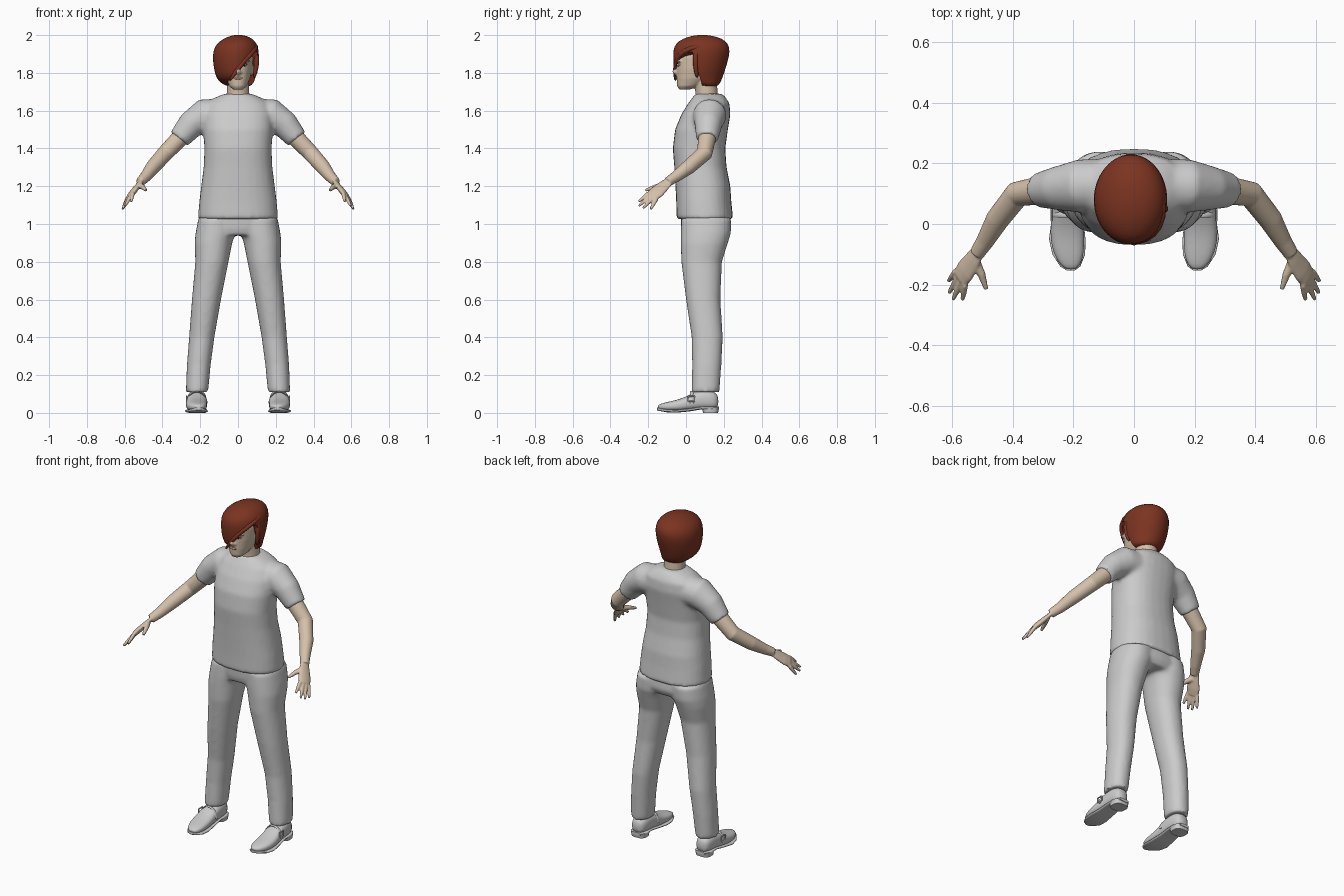
import bpy, bmesh, math
from mathutils import Vector, Matrix

old = bpy.data.objects.get("Cube")
if old:
    bpy.data.objects.remove(old)


def material(name, rgb):
    m = bpy.data.materials.new(name)
    m.use_nodes = True
    m.diffuse_color = (*rgb, 1)
    bsdf = m.node_tree.nodes["Principled BSDF"]
    bsdf.inputs["Base Color"].default_value = (*rgb, 1)
    bsdf.inputs["Roughness"].default_value = 0.8
    return m


SKIN = material("light skin", (0.66, 0.53, 0.40))
HAIR = material("auburn hair", (0.20, 0.034, 0.015))
CLOTH = material("pale grey cloth", (0.60, 0.60, 0.60))
DARK = material("dark brown", (0.03, 0.015, 0.01))
WHITE = material("eye white", (0.75, 0.72, 0.68))
LIP = material("lip", (0.50, 0.30, 0.23))


def loft(bm, sections, n=28, power=1.0):
    """Skin closed rings; each section is (centre, half-axis u, half-axis v)."""
    rings = []
    for c, u, v in sections:
        ring = []
        for i in range(n):
            a = 2 * math.pi * i / n
            ca, sa = math.cos(a), math.sin(a)
            p = (Vector(c) + Vector(u) * math.copysign(abs(ca) ** power, ca)
                 + Vector(v) * math.copysign(abs(sa) ** power, sa))
            ring.append(bm.verts.new(p))
        rings.append(ring)
    for a, b in zip(rings, rings[1:]):
        for i in range(n):
            j = (i + 1) % n
            bm.faces.new((a[i], a[j], b[j], b[i]))
    bm.faces.new(rings[0][::-1])
    bm.faces.new(rings[-1])


def stack(bm, rows, power=1.0):
    """Level rings given as (z, centre x, half width, front y, back y)."""
    loft(bm, [((x, (f + b) / 2, z), (w, 0, 0), (0, (b - f) / 2, 0))
              for z, x, w, f, b in rows], power=power)


def tube(bm, points, ref=(0, 1, 0), flat=1.0, n=16):
    """Limb along points (x, y, z, radius); flat scales the axis across ref."""
    ps = [Vector(p[:3]) for p in points]
    out = []
    for i, p in enumerate(ps):
        t = (ps[min(i + 1, len(ps) - 1)] - ps[max(i - 1, 0)]).normalized()
        v = Vector(ref)
        v = (v - t * v.dot(t)).normalized()
        r = points[i][3]
        out.append((p, v.cross(t) * r * flat, v * r))
    loft(bm, out, n)


def ball(bm, at, size):
    m = Matrix.Translation(at) @ Matrix.Diagonal((*size, 1))
    bmesh.ops.create_uvsphere(bm, u_segments=20, v_segments=12, radius=1, matrix=m)


def add(name, bm, mat, voxel=0, smooth=0, mirror=False, subsurf=0, cutter=None):
    bmesh.ops.recalc_face_normals(bm, faces=bm.faces)
    me = bpy.data.meshes.new(name)
    bm.to_mesh(me)
    bm.free()
    me.shade_smooth()
    ob = bpy.data.objects.new(name, me)
    bpy.context.collection.objects.link(ob)
    if subsurf:
        ob.modifiers.new("Round", "SUBSURF").levels = subsurf
    if cutter:
        cut = ob.modifiers.new("Cut", "BOOLEAN")
        cut.object, cut.operation, cut.solver = cutter, "DIFFERENCE", "EXACT"
    if voxel:
        rm = ob.modifiers.new("Blend", "REMESH")
        rm.mode, rm.voxel_size, rm.use_smooth_shade = "VOXEL", voxel, True
    if smooth:
        sm = ob.modifiers.new("Relax", "SMOOTH")
        sm.factor, sm.iterations = 0.5, smooth
    if mirror:
        ob.modifiers.new("Pair", "MIRROR")
    # Freeze the modifiers, then mark the sharp edges
    dg = bpy.context.evaluated_depsgraph_get()
    final = bpy.data.meshes.new_from_object(ob.evaluated_get(dg))
    ob.modifiers.clear()
    ob.data = final
    final.name = name
    final.materials.clear()
    final.materials.append(mat)
    final.shade_smooth()
    final.set_sharp_from_angle(angle=math.radians(45))
    return ob


# Shirt: body and two short sleeves blended together
bm = bmesh.new()
stack(bm, [(1.025, 0, .213, -.05, .25), (1.12, 0, .205, -.052, .24), (1.2, 0, .195, -.056, .235),
           (1.3, 0, .182, -.062, .215), (1.4, 0, .178, -.07, .208), (1.5, 0, .185, -.058, .222),
           (1.58, 0, .185, -.025, .235), (1.64, 0, .165, .012, .23), (1.67, 0, .12, .035, .21),
           (1.69, 0, .07, .05, .19)], power=.85)
for s in (1, -1):
    tube(bm, [(s * .08, .13, 1.58, .085), (s * .18, .125, 1.575, .088),
              (s * .25, .118, 1.525, .073), (s * .312, .112, 1.45, .058)], n=24)
add("shirt", bm, CLOTH, voxel=.011, smooth=6)

# Trousers: hips and two legs blended together
bm = bmesh.new()
stack(bm, [(.94, 0, .2, -.015, .22), (.98, 0, .207, -.025, .24), (1.08, 0, .2, -.03, .23)], power=.9)
for s in (1, -1):
    stack(bm, [(z, s * x, w, f, b) for z, x, w, f, b in (
        (1.03, .11, .1, -.025, .24), (.95, .12, .105, -.028, .238), (.9, .13, .1, -.028, .222),
        (.8, .138, .088, -.025, .19), (.6, .167, .077, .0, .182), (.4, .192, .067, .03, .195),
        (.25, .208, .063, .033, .187), (.11, .217, .059, .03, .177))], power=.92)
add("trousers", bm, CLOTH, voxel=.011, smooth=6)

# Arms with hands and five separate fingers
bm = bmesh.new()
tube(bm, [(.25, .115, 1.52, .045), (.31, .111, 1.452, .047), (.385, .098, 1.375, .043),
          (.45, .015, 1.302, .039), (.49, -.055, 1.25, .03), (.518, -.098, 1.222, .025)], n=20)
side = Vector((-.5, -.72, .5)).normalized()
palm = Vector((.572, -.178, 1.148))
tube(bm, [(.51, -.086, 1.23, .025), (.53, -.117, 1.203, .034),
          (.555, -.153, 1.17, .041), (*palm, .037)], ref=side, flat=.4)
tips = ((.565, -.25, 1.118), (.597, -.25, 1.095), (.61, -.228, 1.083), (.611, -.188, 1.077))
for k, tip in enumerate(tips):
    base = palm + side * (.03 - .02 * k)
    mid = base.lerp(Vector(tip), .5)
    tube(bm, [(*base, .0115), (*mid, .0105), (*tip, .007)], n=10)
tube(bm, [(.525, -.12, 1.205, .018), (.503, -.165, 1.195, .014), (.487, -.215, 1.178, .008)], n=10)
add("arms", bm, SKIN, voxel=.0045, smooth=5, mirror=True)

# Shoes: upper, sole, heel and strap with a buckle
bm = bmesh.new()
loft(bm, [((x, y, (lo + hi) / 2), (w, 0, 0), (0, 0, (hi - lo) / 2)) for y, x, w, lo, hi in (
    (.172, .217, .025, .03, .09), (.15, .217, .045, .018, .115), (.09, .217, .05, .018, .125),
    (.04, .218, .052, .015, .11), (0, .22, .055, .01, .085), (-.05, .22, .056, .008, .068),
    (-.1, .215, .05, .01, .058), (-.135, .21, .033, .015, .048), (-.15, .208, .014, .024, .04))],
    power=.8)
add("shoes", bm, CLOTH, subsurf=1, mirror=True)

bm = bmesh.new()
loft(bm, [((x, y, z), (w, 0, 0), (0, 0, .008)) for y, x, w, z in (
    (.175, .217, .03, .026), (.14, .217, .05, .026), (.08, .217, .048, .026), (.02, .219, .052, .016),
    (-.05, .22, .06, .009), (-.1, .215, .054, .011), (-.14, .21, .033, .018), (-.154, .208, .012, .022))],
    power=.6)
stack(bm, [(0, .217, .045, .09, .17), (.028, .217, .049, .085, .175)], power=.7)
add("shoe_soles", bm, CLOTH, mirror=True)

bm = bmesh.new()
tube(bm, [(.165 + .053 * (1 - math.cos(a)), .03, .05 + .062 * math.sin(a), .009)
          for a in [math.pi * i / 12 for i in range(13)]], flat=.4, n=8)
corners = [(.272, .03 + y, .075 + z, .004) for y, z in
           ((-.017, -.014), (.017, -.014), (.017, .014), (-.017, .014), (-.017, -.014))]
for a, b in zip(corners, corners[1:]):
    tube(bm, [a, b], ref=(1, 0, 0), n=6)
add("shoe_straps", bm, CLOTH, mirror=True)

# Head and neck with nose, chin and brow blended in
bm = bmesh.new()
stack(bm, [(1.64, 0, .066, .045, .18), (1.69, 0, .06, .05, .168), (1.8, 0, .058, .04, .16)])
stack(bm, [(1.712, 0, .026, -.036, .02), (1.73, 0, .046, -.047, .07), (1.77, 0, .064, -.05, .14),
           (1.82, 0, .076, -.052, .185), (1.88, 0, .081, -.052, .2), (1.93, 0, .075, -.04, .19),
           (1.97, 0, .045, .01, .14)], power=.92)
tube(bm, [(0, -.045, 1.86, .008), (0, -.054, 1.83, .01), (0, -.06, 1.805, .013), (0, -.048, 1.792, .01)],
     ref=(1, 0, 0), n=12)
for s in (1, -1):
    ball(bm, (s * .012, -.05, 1.801), (.01, .01, .008))
    ball(bm, (s * .035, -.036, 1.862), (.028, .016, .008))
    ball(bm, (s * .078, .075, 1.825), (.012, .022, .035))
add("head", bm, SKIN, voxel=.005, smooth=4)

# Face details
for name, mat, x, y, z, size in (
        ("eyes", WHITE, .034, -.038, 1.842, (.015, .011, .0075)),
        ("irises", DARK, .034, -.046, 1.842, (.007, .0045, .007)),
        ("lips", LIP, .008, -.05, 1.772, (.016, .005, .006))):
    bm = bmesh.new()
    ball(bm, (x, y, z), size)
    add(name, bm, mat, mirror=True)
bm = bmesh.new()
tube(bm, [(.014, -.05, 1.862, .003), (.035, -.048, 1.869, .004), (.056, -.034, 1.864, .002)], n=8)
tube(bm, [(.018, -.048, 1.847, .0015), (.034, -.048, 1.851, .002), (.05, -.042, 1.845, .0015)], n=8)
add("brows_and_lashes", bm, DARK, mirror=True)

# Hair: rounded bob, opened over the face along a slanting fringe
bm = bmesh.new()
edge = [(-.055, 1.725), (-.04, 1.75), (.01, 1.83), (.055, 1.88), (.09, 1.91), (.2, 1.925), (.2, 1.69), (-.055, 1.69)]
front = [bm.verts.new((x, -.2, z)) for x, z in edge]
back = [bm.verts.new((x, .03 + (1.92 - z) * .3, z)) for x, z in edge]
bm.faces.new(front)
bm.faces.new(back[::-1])
for i in range(len(edge)):
    j = (i + 1) % len(edge)
    bm.faces.new((front[j], front[i], back[i], back[j]))
opening = add("face_opening", bm, HAIR)
opening.hide_render = True

bm = bmesh.new()
stack(bm, [(1.725, .005, .06, .085, .165), (1.745, -.003, .085, .01, .18), (1.765, -.01, .1, -.045, .19),
           (1.8, -.012, .112, -.06, .203), (1.86, -.012, .122, -.068, .222), (1.915, -.011, .123, -.07, .234),
           (1.955, -.006, .108, -.058, .226), (1.983, 0, .076, -.015, .19), (1.997, .002, .04, .035, .14),
           (2.001, .002, .012, .07, .1)])
add("hair", bm, HAIR, subsurf=1, cutter=opening)
bpy.data.objects.remove(opening)

# Swept locks along the parting
bm = bmesh.new()
for p in (((-.046, -.056, 1.755, .006), (-.01, -.06, 1.81, .012), (.04, -.052, 1.872, .013),
           (.085, -.015, 1.918, .013), (.1, .06, 1.94, .014), (.07, .15, 1.955, .012)),
          ((.085, .06, 1.77, .008), (.098, .05, 1.83, .014), (.1, .05, 1.89, .016), (.09, .06, 1.94, .01))):
    tube(bm, p, ref=(1, -.4, .2), n=12)
add("hair_locks", bm, HAIR, subsurf=1)
